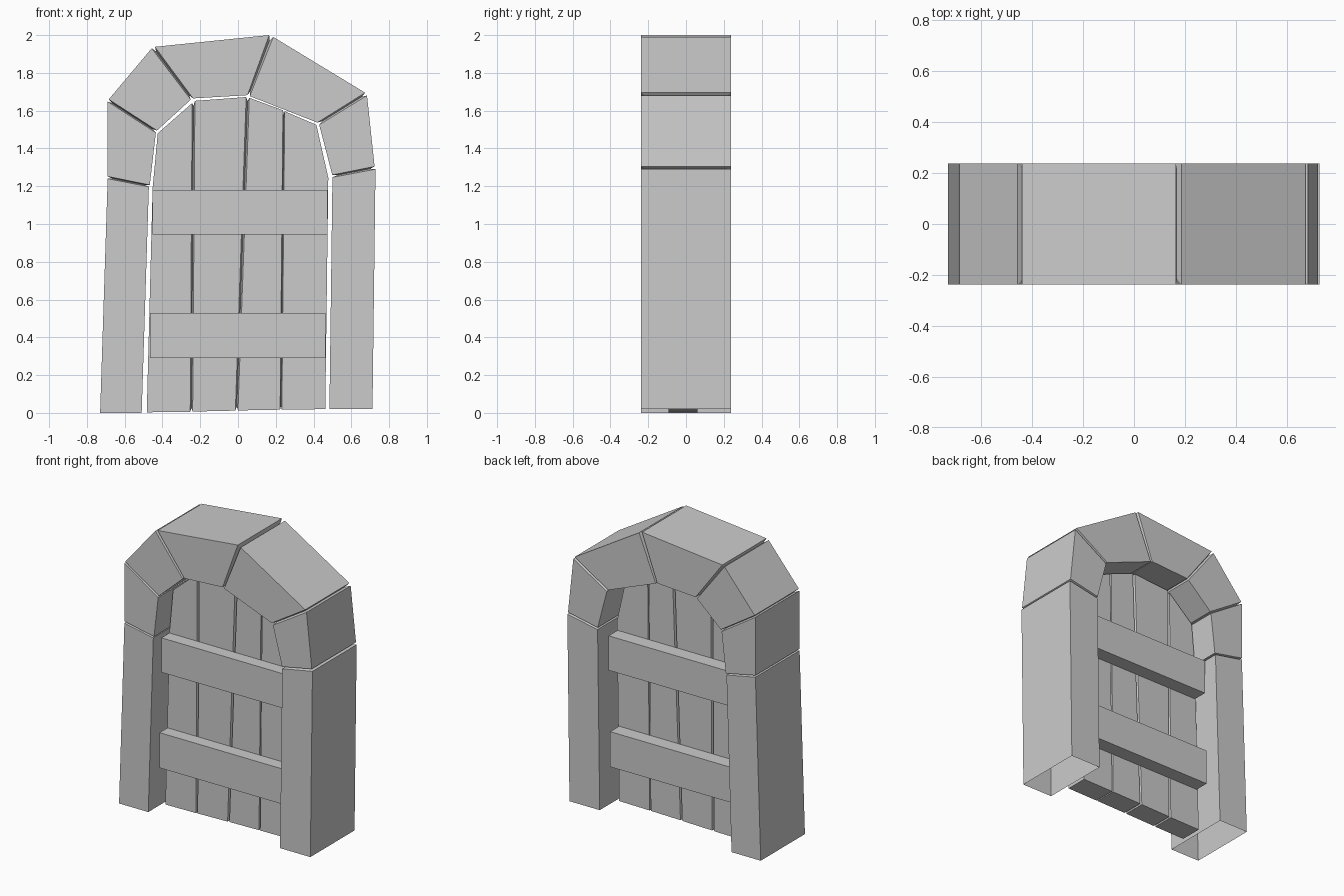
import bpy, bmesh
from mathutils import Vector

if "Cube" in bpy.data.objects:
    bpy.data.objects.remove(bpy.data.objects["Cube"])


def finish(name, bm):
    bmesh.ops.recalc_face_normals(bm, faces=bm.faces)
    mesh = bpy.data.meshes.new(name)
    bm.to_mesh(mesh)
    bm.free()
    obj = bpy.data.objects.new(name, mesh)
    bpy.context.collection.objects.link(obj)
    return obj


def prism(bm, outline, y0, y1):
    """Extrude an (x, z) outline from y0 to y1."""
    a = [bm.verts.new((x, y0, z)) for x, z in outline]
    b = [bm.verts.new((x, y1, z)) for x, z in outline]
    bm.faces.new(a)
    bm.faces.new(b[::-1])
    n = len(a)
    for i in range(n):
        j = (i + 1) % n
        bm.faces.new((a[i], b[i], b[j], a[j]))


def loft(bm, sections, y0, y1):
    """Open tube through (outer, inner, inset) cross-sections."""
    rings = []
    for o, i, d in sections:
        o, i = Vector(o), Vector(i)
        step = (i - o).normalized() * d
        o, i = o + step, i - step
        rings.append([bm.verts.new((p.x, y, p.y)) for p, y in
                      ((o, y0 + d), (o, y1 - d), (i, y1 - d), (i, y0 + d))])
    for a, b in zip(rings, rings[1:]):
        for k in range(4):
            m = (k + 1) % 4
            bm.faces.new((a[k], a[m], b[m], b[k]))


def groove(s, t, depth):
    """Sunken cross-section halfway between two block ends."""
    return ((Vector(s[0]) + Vector(t[0])) / 2, (Vector(s[1]) + Vector(t[1])) / 2, depth)


# Stone surround: (outer, inner) at the start and end of each block
stones = [
    (((-.73, 0), (-.51, 0)), ((-.69, 1.24), (-.472, 1.197))),
    (((-.69, 1.252), (-.467, 1.207)), ((-.69, 1.648), (-.435, 1.483))),
    (((-.684, 1.66), (-.429, 1.495)), ((-.457, 1.93), (-.25, 1.658))),
    (((-.44, 1.938), (-.238, 1.665)), ((.165, 2.0), (.05, 1.682))),
    (((.187, 1.99), (.062, 1.677)), ((.673, 1.695), (.42, 1.537))),
    (((.683, 1.68), (.43, 1.525)), ((.723, 1.305), (.499, 1.26))),
    (((.728, 1.29), (.5, 1.247)), ((.712, .02), (.484, .02))),
]
sections = []
for n, (start, end) in enumerate(stones):
    if n:
        sections.append(groove(stones[n - 1][1], start, .025))
    sections += [(*start, 0), (*end, 0)]
bm = bmesh.new()
loft(bm, sections, -.238, .238)
finish("stone_surround", bm)

# Door planks
Y0, Y1 = -.092, .06
planks = [
    [(-.483, .003), (-.253, .006), (-.243, 1.64), (-.425, 1.48), (-.452, 1.19)],
    [(-.240, .007), (-.014, .012), (.043, 1.672), (-.228, 1.652)],
    [(.000, .013), (.223, .017), (.238, 1.602), (.060, 1.668)],
    [(.232, .017), (.462, .02), (.478, 1.245), (.415, 1.525), (.247, 1.597)],
]
bm = bmesh.new()
for p in planks:
    prism(bm, p, Y0, Y1)
finish("door_planks", bm)

# Grooves between planks
bm = bmesh.new()
for a, b in zip(planks, planks[1:]):
    s, t = (a[2], a[1]), (b[-1], b[0])
    loft(bm, [(*s, 0), groove(s, t, .02), (*t, 0)], Y0, Y1)
finish("plank_grooves", bm)

# Cross battens, front and back
bm = bmesh.new()
for x0, x1, z0, z1 in ((-.453, .474, .945, 1.18), (-.467, .462, .29, .53)):
    outline = [(x0, z0), (x1, z0), (x1, z1), (x0, z1)]
    prism(bm, outline, -.178, Y0)
    prism(bm, outline, Y1, .157)
finish("door_battens", bm)
